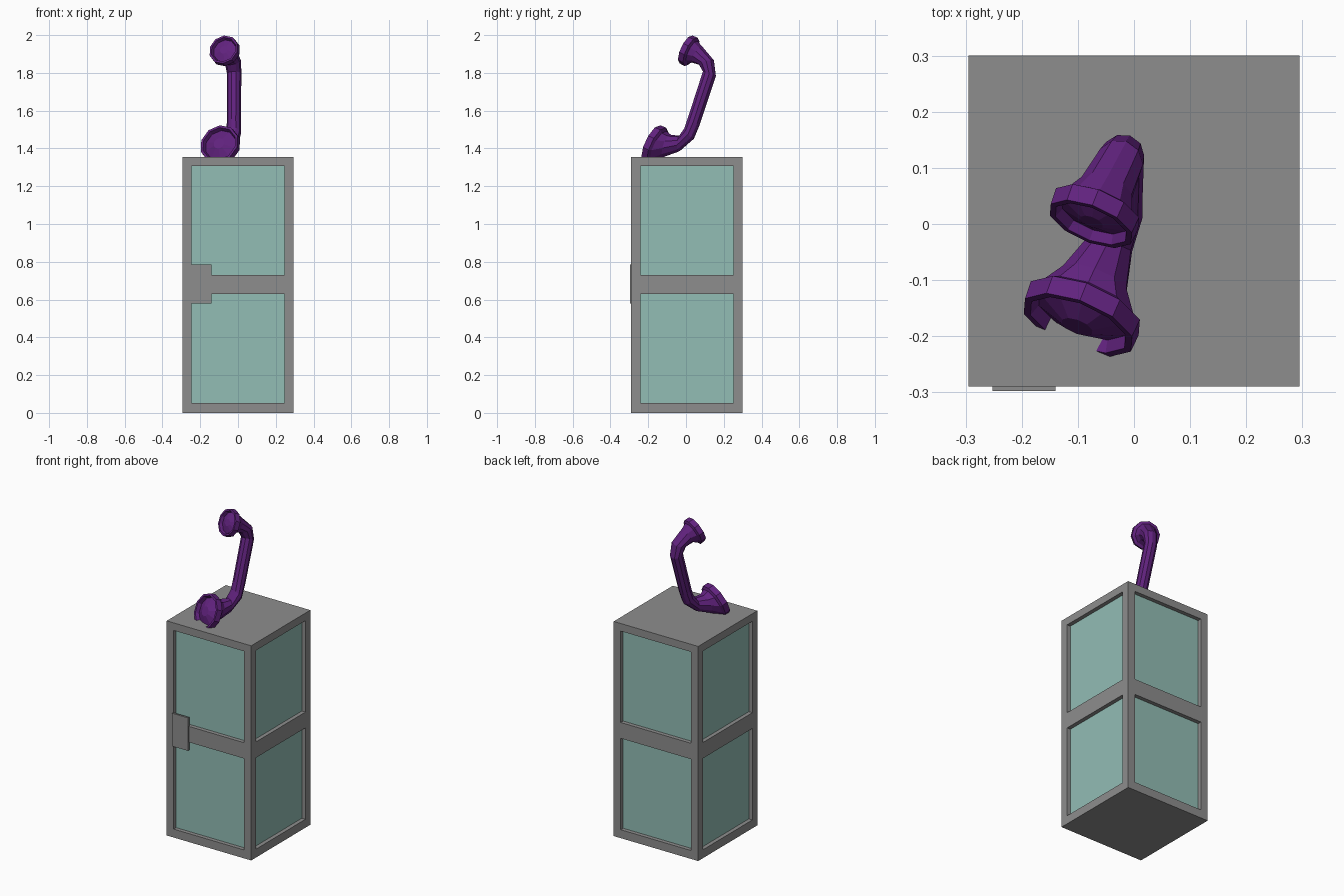
import bpy, bmesh
from math import cos, sin, radians, pi
from mathutils import Vector, Matrix

if "Cube" in bpy.data.objects:
    bpy.data.objects.remove(bpy.data.objects["Cube"])


def material(name, color):
    m = bpy.data.materials.new(name)
    m.diffuse_color = (*color, 1)
    m.use_nodes = True
    m.node_tree.nodes["Principled BSDF"].inputs["Base Color"].default_value = m.diffuse_color
    return m


def finish(bm, name, mats=()):
    bmesh.ops.remove_doubles(bm, verts=bm.verts, dist=1e-5)
    bmesh.ops.recalc_face_normals(bm, faces=bm.faces)
    mesh = bpy.data.meshes.new(name)
    bm.to_mesh(mesh)
    bm.free()
    for m in mats:
        mesh.materials.append(m)
    ob = bpy.data.objects.new(name, mesh)
    bpy.context.collection.objects.link(ob)
    return ob


grey = material("frame_grey", (0.27, 0.27, 0.27))
teal = material("pane_teal", (0.29, 0.51, 0.46))
purple = material("handset_purple", (0.12, 0.016, 0.21))

# Booth: four identical sides with two recessed panes each, plus roof and floor
H, TOP, DEPTH = 0.295, 1.355, 0.025
us = [-H, -0.246, 0.246, H]
zs = [0, 0.053, 0.63, 0.73, 1.307, TOP]
bm = bmesh.new()
for side in range(4):
    rot = Matrix.Translation((0, 0.005, 0)) @ Matrix.Rotation(side * pi / 2, 4, 'Z')

    def quad(points, mat=0):
        f = bm.faces.new([bm.verts.new(rot @ Vector(p)) for p in points])
        f.material_index = mat

    for i in range(3):
        for j in range(5):
            corners = [(us[i], zs[j]), (us[i + 1], zs[j]),
                       (us[i + 1], zs[j + 1]), (us[i], zs[j + 1])]
            outer = [(u, -H, z) for u, z in corners]
            if i == 1 and j in (1, 3):
                inner = [(u, -H + DEPTH, z) for u, z in corners]
                quad(inner, 1)
                for k in range(4):
                    n = (k + 1) % 4
                    quad([outer[k], outer[n], inner[n], inner[k]])
            else:
                quad(outer)
bmesh.ops.remove_doubles(bm, verts=bm.verts, dist=1e-5)
bmesh.ops.holes_fill(bm, edges=[e for e in bm.edges if e.is_boundary], sides=0)
finish(bm, "booth", [grey, teal])

# Door plate on the front
bm = bmesh.new()
bmesh.ops.create_cube(bm, size=1, matrix=Matrix.Translation((-0.196, -0.2915, 0.682))
                      @ Matrix.Diagonal((0.112, 0.012, 0.208, 1)))
finish(bm, "door_plate", [grey])

# Handset: rings swept from the mouthpiece, up the grip, to the earpiece
face = Vector((-0.35, -0.85, 0.40)).normalized()
up = Vector((0, 0.33, 0.94))
up = (up - face * up.dot(face)).normalized()
across = face.cross(up)
mouth = Vector((-0.10, -0.18, 1.425))
ear = Vector((-0.077, 0.0, 1.924))

rings = [  # centre, turn angle, radius
    (mouth + face * 0.004, 0, 0.030),
    (mouth - face * 0.022, 0, 0.086),
    (mouth, 0, 0.094),
    (mouth, 0, 0.107),
    (mouth - face * 0.035, 0, 0.109),
    (mouth - face * 0.045, 0, 0.092),
    ((-0.070, -0.100, 1.413), 5, 0.063),
    ((-0.042, -0.035, 1.425), 20, 0.042),
    ((-0.024, 0.017, 1.480), 60, 0.040),
    ((-0.022, 0.040, 1.540), 90, 0.037),
    ((-0.020, 0.124, 1.795), 95, 0.038),
    ((-0.026, 0.108, 1.855), 130, 0.043),
    ((-0.050, 0.060, 1.896), 170, 0.050),
    (ear - face * 0.040, 180, 0.066),
    (ear - face * 0.032, 180, 0.083),
    (ear, 180, 0.081),
    (ear, 180, 0.070),
    (ear - face * 0.018, 180, 0.063),
    (ear - face * 0.004, 180, 0.022),
]
SIDES = 10
bm = bmesh.new()
loops = []
for centre, turn, radius in rings:
    t = radians(turn)
    axis = up * sin(t) - face * cos(t)
    v = axis.cross(across)
    loops.append([bm.verts.new(Vector(centre) + radius * (across * cos(a) + v * sin(a)))
                  for a in (2 * pi * (k + 0.5) / SIDES for k in range(SIDES))])
for a, b in zip(loops, loops[1:]):
    for k in range(SIDES):
        n = (k + 1) % SIDES
        bm.faces.new((a[k], a[n], b[n], b[k]))
bm.faces.new(loops[0])
bm.faces.new(loops[-1])
finish(bm, "handset", [purple])
